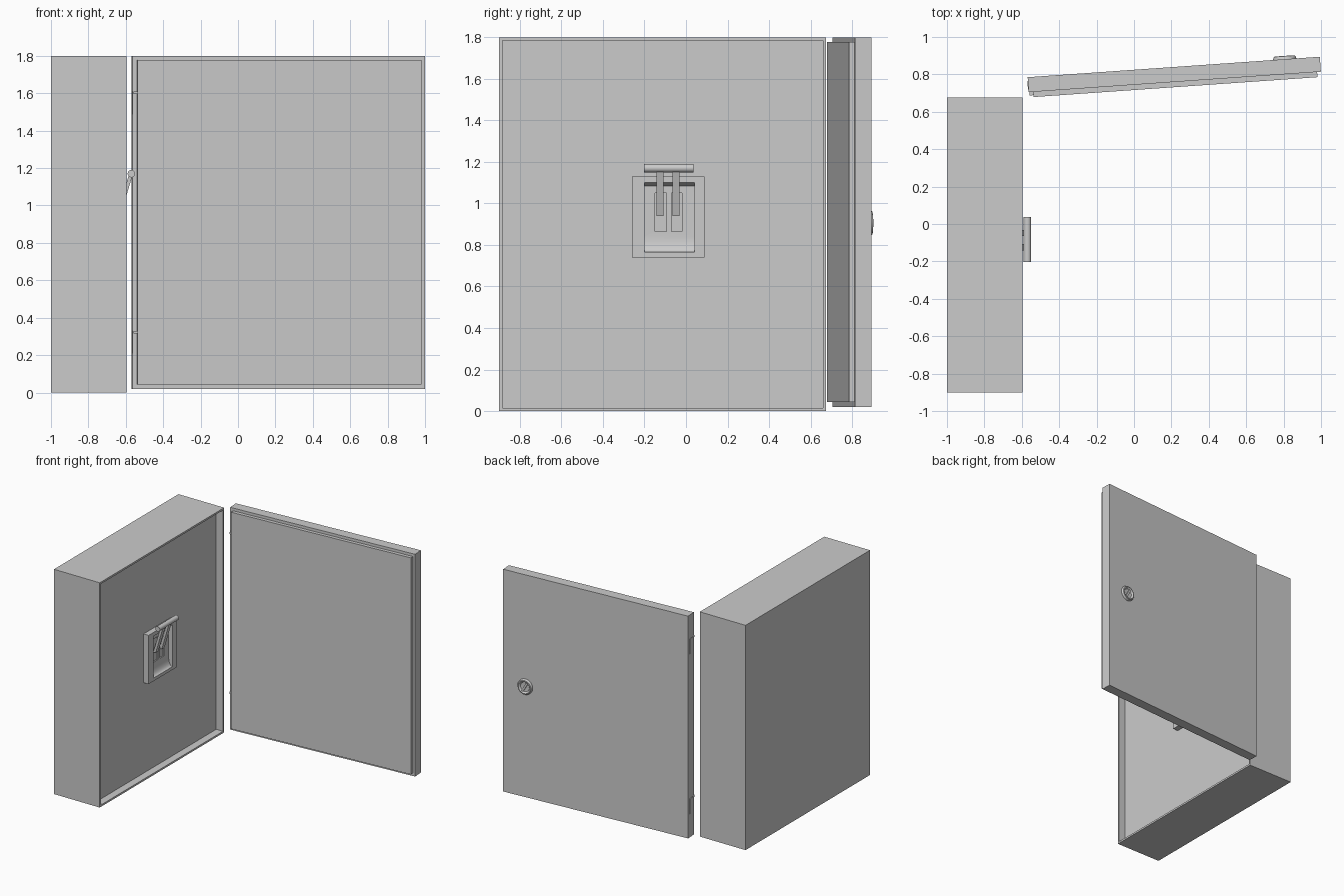
import bpy, bmesh, math
from mathutils import Matrix, Vector

if "Cube" in bpy.data.objects:
    bpy.data.objects.remove(bpy.data.objects["Cube"])


def finish(name, bm, matrix=None):
    bmesh.ops.recalc_face_normals(bm, faces=bm.faces)
    me = bpy.data.meshes.new(name)
    bm.to_mesh(me)
    bm.free()
    ob = bpy.data.objects.new(name, me)
    bpy.context.collection.objects.link(ob)
    if matrix:
        ob.matrix_world = matrix
    return ob


def box_bm(lo, hi):
    bm = bmesh.new()
    lo, hi = Vector(lo), Vector(hi)
    m = Matrix.Translation((lo + hi) / 2) @ Matrix.Diagonal((*(hi - lo), 1))
    bmesh.ops.create_cube(bm, size=1, matrix=m)
    return bm


def box(name, lo, hi, matrix=None):
    return finish(name, box_bm(lo, hi), matrix)


def extrude_xz(name, pts, y0, y1):
    bm = bmesh.new()
    f = bm.faces.new([bm.verts.new((x, y0, z)) for x, z in pts])
    r = bmesh.ops.extrude_face_region(bm, geom=[f])
    bmesh.ops.translate(bm, vec=(0, y1 - y0, 0),
                        verts=[v for v in r["geom"] if isinstance(v, bmesh.types.BMVert)])
    return finish(name, bm)


def smooth(ob):
    bpy.context.view_layer.objects.active = ob
    for o in bpy.context.selected_objects:
        o.select_set(False)
    ob.select_set(True)
    bpy.ops.object.shade_smooth_by_angle(angle=math.radians(35))


# Cabinet body with a shallow recess in its open side
bm = box_bm((-1, -0.9, 0), (-0.595, 0.675, 1.8))
bm.faces.ensure_lookup_table()
front = max(bm.faces, key=lambda f: f.calc_center_median().x)
bmesh.ops.inset_region(bm, faces=[front], thickness=0.021)
inner = bmesh.ops.extrude_discrete_faces(bm, faces=[front])["faces"][0]
bmesh.ops.translate(bm, vec=(-0.06, 0, 0), verts=inner.verts)
finish("cabinet_body", bm)

# Switch plate: two side cheeks and a scooped middle with two slots
box("plate_side_left", (-0.656, -0.26, 0.74), (-0.61, -0.2, 1.13))
box("plate_side_right", (-0.656, 0.04, 0.74), (-0.61, 0.09, 1.13))
scoop = [(-0.643 + 0.03 * math.cos(a), 0.86 - 0.09 * math.sin(a))
         for a in [math.radians(d) for d in (10, 30, 50, 70, 90)]]
arc = [(-0.612 - 0.031 * math.sin(math.radians(d)),
        0.84 - 0.075 * math.cos(math.radians(d))) for d in range(0, 91, 15)]
profile = ([(-0.656, 0.74), (-0.61, 0.74), (-0.61, 0.765)] + arc +
           [(-0.643, 1.085), (-0.61, 1.1), (-0.61, 1.13), (-0.656, 1.13)])
scooped = extrude_xz("plate_scoop", profile, -0.2, 0.04)
for i, (y0, y1) in enumerate([(-0.15, -0.095), (-0.07, -0.02)]):
    cut = box(f"slot_cutter_{i}", (-0.652, y0, 0.865), (-0.6, y1, 1.05))
    cut.hide_render = True
    cut.hide_set(True)
    mod = scooped.modifiers.new("slot", "BOOLEAN")
    mod.object = cut
    mod.solver = "EXACT"
smooth(scooped)

# Two levers carrying the round handle bar
for i, y in enumerate((-0.125, -0.048)):
    extrude_xz(f"lever_{i}", [(-0.652, 0.94), (-0.63, 0.94), (-0.563, 1.165), (-0.58, 1.175)],
               y - 0.017, y + 0.017)
bm = bmesh.new()
bmesh.ops.create_cone(bm, cap_ends=True, segments=24, radius1=0.02, radius2=0.02, depth=0.24,
                      matrix=Matrix.Translation((-0.57, -0.083, 1.17)) @ Matrix.Rotation(math.pi / 2, 4, "X"))
smooth(finish("handle_bar", bm))

# Open door, built in its own frame and swung by four degrees
D = Matrix.Translation((-0.563, 0.705, 0)) @ Matrix.Rotation(math.radians(4), 4, "Z")
box("door_panel", (0, 0, 0.02), (1.566, 0.08, 1.8), D)
box("door_inner_panel", (0.024, -0.028, 0.043), (1.546, 0.0, 1.778), D)

# Hinge plates on the door edge
for i, z in enumerate((0.21, 1.49)):
    box(f"hinge_plate_{i}", (-0.003, 0.015, z), (0.01, 0.06, z + 0.12), D)
    box(f"hinge_tab_{i}", (0.004, -0.018, z + 0.105), (0.03, 0.01, z + 0.12), D)

# Round lock: dished ring with a grip bar
K = D @ Matrix.Translation((1.378, 0.08, 0.905)) @ Matrix.Rotation(-math.pi / 2, 4, "X")
bm = bmesh.new()
pts = [(0.062, -0.002), (0.061, 0.009), (0.056, 0.016), (0.049, 0.018),
       (0.043, 0.015), (0.037, 0.006), (0, 0.003)]
vs = [bm.verts.new((r, 0, h)) for r, h in pts]
es = [bm.edges.new(p) for p in zip(vs, vs[1:])]
bmesh.ops.spin(bm, geom=vs + es, cent=(0, 0, 0), axis=(0, 0, 1), angle=2 * math.pi, steps=32)
bmesh.ops.remove_doubles(bm, verts=bm.verts, dist=1e-5)
smooth(finish("lock_ring", bm, K))
box("lock_grip", (-0.04, -0.008, 0), (0.04, 0.008, 0.014), K @ Matrix.Rotation(math.radians(60), 4, "Z"))
